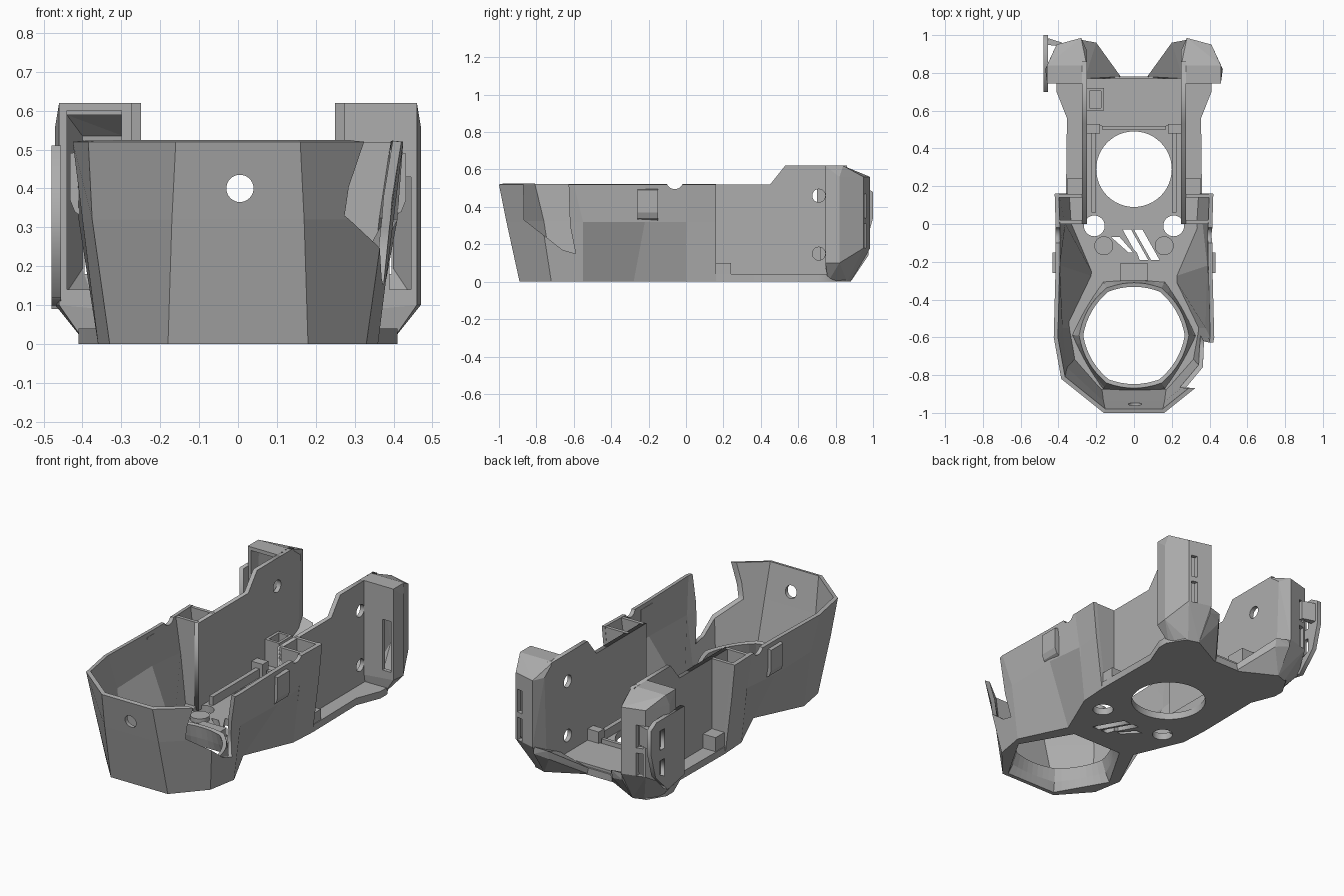
import bpy, bmesh, math
from mathutils import Vector

if "Cube" in bpy.data.objects:
    bpy.data.objects.remove(bpy.data.objects["Cube"])

grey = bpy.data.materials.new("plain grey")
grey.diffuse_color = (0.42, 0.42, 0.42, 1)
grey.use_nodes = True
grey.node_tree.nodes["Principled BSDF"].inputs["Base Color"].default_value = grey.diffuse_color


def add(name, bm):
    bmesh.ops.remove_doubles(bm, verts=bm.verts, dist=1e-5)
    bmesh.ops.recalc_face_normals(bm, faces=bm.faces)
    me = bpy.data.meshes.new(name)
    bm.to_mesh(me)
    bm.free()
    me.materials.clear()
    me.materials.append(grey)
    ob = bpy.data.objects.new(name, me)
    bpy.context.collection.objects.link(ob)
    return ob


def baked(ob):
    bpy.context.view_layer.update()
    dg = bpy.context.evaluated_depsgraph_get()
    return bpy.data.meshes.new_from_object(ob.evaluated_get(dg))


def plate(name, loops, lo, hi, axis="z"):
    """Flat outline with holes, extruded from lo to hi along an axis."""
    cu = bpy.data.curves.new(name, "CURVE")
    cu.dimensions, cu.fill_mode = "2D", "BOTH"
    cu.extrude = abs(hi - lo) / 2
    for loop in loops:
        sp = cu.splines.new("POLY")
        sp.points.add(len(loop) - 1)
        for p, (a, b) in zip(sp.points, loop):
            p.co = (a, b, 0, 1)
        sp.use_cyclic_u = True
    tmp = bpy.data.objects.new("tmp", cu)
    bpy.context.collection.objects.link(tmp)
    bm = bmesh.new()
    bm.from_mesh(baked(tmp))
    bpy.data.objects.remove(tmp)
    for v in bm.verts:
        a, b, c = v.co
        c += (lo + hi) / 2
        v.co = {"z": (a, b, c), "x": (c, a, b), "y": (a, c, b)}[axis]
    return add(name, bm)


def hull(name, pts, s=1):
    bm = bmesh.new()
    for x, y, z in pts:
        bm.verts.new((s * x, y, z))
    r = bmesh.ops.convex_hull(bm, input=bm.verts)
    junk = [g for g in set(r["geom_interior"] + r["geom_unused"]) if isinstance(g, bmesh.types.BMVert)]
    bmesh.ops.delete(bm, geom=junk, context="VERTS")
    bmesh.ops.dissolve_limit(bm, angle_limit=0.01, verts=bm.verts, edges=bm.edges)
    return add(name, bm)


def box(name, x, y, z, s=1):
    return hull(name, [(a, b, c) for a in x for b in y for c in z], s)


def circle(cx, cy, r, n=32):
    return [(cx + r * math.cos(i * math.tau / n), cy + r * math.sin(i * math.tau / n)) for i in range(n)]


def loft(name, rings, closed, thick, offset):
    bm = bmesh.new()
    vs = [[bm.verts.new(p) for p in r] for r in rings]
    n = len(rings[0])
    for lo, hi in zip(vs, vs[1:]):
        for i in range(n if closed else n - 1):
            j = (i + 1) % n
            bm.faces.new((lo[i], hi[i], hi[j], lo[j]))
    me = bpy.data.meshes.new(name)
    bm.to_mesh(me)
    bm.free()
    me.materials.append(grey)
    ob = bpy.data.objects.new(name, me)
    bpy.context.collection.objects.link(ob)
    m = ob.modifiers.new("wall", "SOLIDIFY")
    m.thickness, m.offset, m.use_even_offset = thick, offset, True
    ob.data = baked(ob)
    ob.modifiers.clear()
    return ob


def cut(ob, *cutters):
    for c in cutters:
        m = ob.modifiers.new("cut", "BOOLEAN")
        m.operation, m.object, m.solver = "DIFFERENCE", c, "EXACT"
    ob.data = baked(ob)
    ob.modifiers.clear()
    for c in cutters:
        bpy.data.objects.remove(c)


def both(half):
    return half + [(-x, y) for x, y in reversed(half)]


# faceted front bucket: three outlines, waisted at the bottom
low = [(.36, .16), (.35, 0), (.23, -.28), (.36, -.55), (.33, -.72), (.18, -.89)]
mid = [(.40, .16), (.385, 0), (.41, -.22), (.40, -.55), (.375, -.77), (.17, -.96)]
top = [(.42, .16), (.415, 0), (.415, -.22), (.425, -.6), (.385, -.82), (.16, -1)]
rings = [[(x, y, z) for x, y in both(h)] for h, z in ((low, 0), (mid, .32), (top, .52))]
bucket = loft("front_bucket", rings, False, .022, -1)
cut(bucket,
    plate("hole_cutter", [circle(.005, .4, .035)], -1.1, -.8, "y"),
    plate("notch_cutter", [circle(-.06, .54, .045)], -.6, .6, "x"),
    plate("gap_cutter", [[(-.87, .6), (-.865, .33), (-.66, .17), (-.59, .15), (-.62, .3), (-.63, .6)]],
          .2, .6, "x"))


# base plate with its openings
def hexr(a, r):
    return r * math.cos(math.pi / 6) / math.cos(a % (math.pi / 3) - math.pi / 6)


angles = [-i * math.tau / 48 for i in range(48)]
hex_loop = [(hexr(a, .32) * math.cos(a), -.59 + hexr(a, .32) * math.sin(a)) for a in angles]
half = [(.07, .78), (.24, .78), (.28, .87), (.35, .86), (.41, .76), (.41, .7), (.355, .56)] + low
vents = [[(x, -.03 - d), (x + .045, -.03 - d), (x + .135, -.19 + d), (x + .09, -.19 + d)]
         for x, d in ((-.12, .04), (-.06, 0), (0, 0))]
plate("base_plate", [both(half), hex_loop, circle(0, .29, .2, 48), circle(.21, -.01, .055),
                     circle(-.21, -.01, .055)] + vents, 0, .04)

# raised funnel around the front opening
funnel = []
for f, z in ((0, 0), (.5, .05), (1, .12)):
    ring = []
    for a in angles:
        r = (1 - f) * hexr(a, .32) + f * (.3 * hexr(a, .285) + .7 * .262)
        ring.append((r * math.cos(a), -.59 + r * math.sin(a), z))
    funnel.append(ring)
loft("opening_funnel", funnel, True, .022, 1)

# floor details
box("rear_floor_pad", (-.25, .25), (.52, .77), (.03, .055))
box("rear_cross_bar", (-.17, .17), (.5, .52), (.03, .08))
box("bridge_block", (-.075, .075), (-.3, -.21), (.03, .09))
post = box("switch_box", (-.25, -.16), (.6, .72), (.03, .2))
cut(post, box("post_cutter", (-.235, -.175), (.615, .705), (.07, .3)))

hook_pts = [(.27, .76, 0), (.39, .76, 0), (.38, .8, 0), (.34, .86, 0), (.28, .88, 0),
            (.25, .745, .08), (.46, .745, .1), (.47, .82, .1), (.25, .9, .08),
            (.41, .95, .18), (.28, .985, .18), (.41, .95, .56), (.28, .985, .56), (.47, .82, .56),
            (.25, .92, .56), (.25, .745, .62), (.46, .745, .62), (.46, .84, .62), (.25, .84, .62)]
c = Vector((.36, .85, .31))

for s, side in ((1, "right"), (-1, "left")):
    # tall side panel with screw holes
    profile = [(0, .02), (.86, .02), (.86, .62), (.53, .62), (.45, .52), (0, .52)]
    plate(side + "_side_panel", [profile, circle(.71, .46, .035, 20), circle(.71, .15, .035, 20)],
          s * .25, s * .275, "x")
    # pocket walls joining panel and bucket
    for y in (0, .14):
        hull(side + "_pocket_wall", [(x, v, z) for v in (y, y + .02)
             for x, z in ((.26, .02), (.35, .02), (.41, .52), (.26, .52))], s)
    box(side + "_ledge_step", (.26, .355), (.16, .24), (.03, .12) if s < 0 else (.03, .1), s)
    # rib on the outer bucket wall
    hull(side + "_wall_rib", [(x, y, z) for y in (-.26, -.15) for x, z in
         ((.39, .32), (.42, .34), (.432, .37), (.432, .49), (.39, .5))], s)
    # floor rails and screw bosses
    box(side + "_floor_rail", (.2, .225), (.06, .5), (.03, .09), s)
    box(side + "_rail_end", (.18, .25), (.48, .53), (.03, .12), s)
    plate(side + "_screw_boss", [circle(s * .16, -.115, .05)], .03, .065)
    # hollow rear hook with slots in the back
    hook = hull(side + "_rear_hook", hook_pts, s)
    inner = [c + Vector(((p[0] - c.x) * .8, (p[1] - c.y) * .78, (p[2] - c.z) * .9)) for p in hook_pts]
    cuts = [hull("cavity_cutter", inner, s)]
    for z in ((.18, .31), (.34, .47)):
        cuts.append(box("slot_cutter", (.36, .395), (.88, 1.1), z, s))
    if s < 0:
        cuts.append(box("window_cutter", (.3, .44), (.7, .8), (.14, .6), s))
    else:
        cuts.append(box("window_cutter", (.39, .445), (.7, .8), (.14, .43), s))
    cut(hook, *cuts)
    # sloped rear corner of the base
    hull(side + "_rear_corner", [(.07, .77, 0), (.07, .78, .04), (.27, .77, 0), (.28, .88, 0),
         (.26, .77, .08), (.2, .95, .12), (.2, .96, .17), (.28, .975, .18), (.28, .975, .14)], s)

# bracket plate on the rear left
plate("left_bracket_plate", [
    [(.7, .51), (.95, .51), (1, .48), (1, .34), (.96, .2), (.85, .09), (.7, .12)],
    [(.88, .18), (.92, .2), (.92, .28), (.88, .28)],
    [(.88, .34), (.92, .34), (.92, .45), (.88, .45)]], -.48, -.455, "x")
hull("left_bracket_web", [(-.475, .99, .36), (-.475, .99, .47), (-.475, .95, .36), (-.475, .95, .47),
                          (-.38, .94, .36), (-.38, .94, .47), (-.38, .96, .36), (-.38, .96, .47)])
